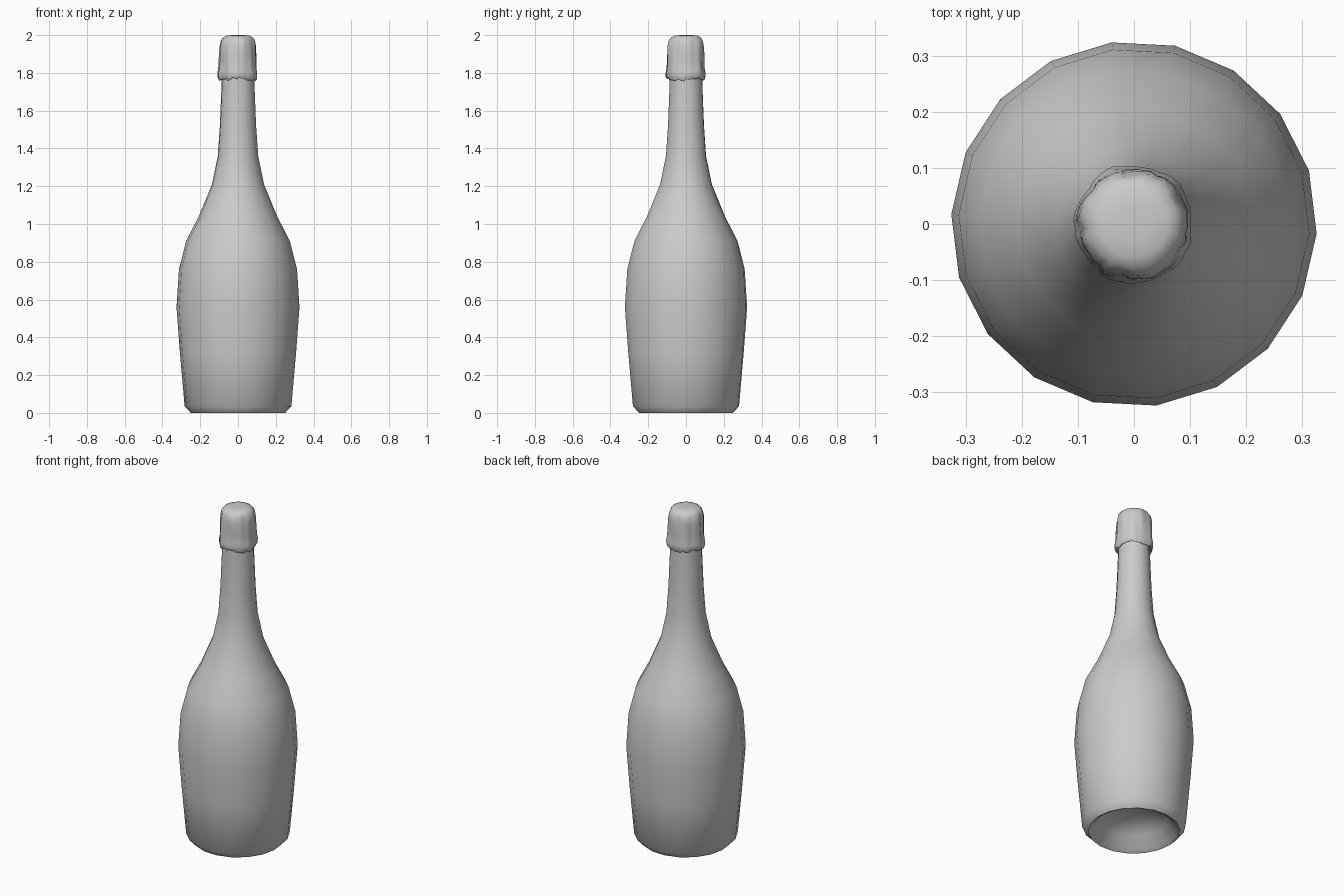
import bpy, bmesh, math, random

if "Cube" in bpy.data.objects:
    bpy.data.objects.remove(bpy.data.objects["Cube"])

random.seed(4)


def lathe(name, profile, sides, radius_fn=None, angle=40):
    """Spin an (r, z) profile round z; r = 0 at an end makes a pole."""
    bm = bmesh.new()
    rings = []
    for r, z in profile:
        if r == 0:
            rings.append([bm.verts.new((0, 0, z))])
            continue
        ring = []
        for i in range(sides):
            a = 2 * math.pi * i / sides + math.radians(-3)
            rr, zz = radius_fn(r, z, a, i) if radius_fn else (r, z)
            ring.append(bm.verts.new((rr * math.cos(a), rr * math.sin(a), zz)))
        rings.append(ring)
    for lo, hi in zip(rings, rings[1:]):
        for i in range(sides):
            j = (i + 1) % sides
            if len(lo) == 1:
                bm.faces.new((lo[0], hi[j], hi[i]))
            elif len(hi) == 1:
                bm.faces.new((lo[i], lo[j], hi[0]))
            else:
                bm.faces.new((lo[i], lo[j], hi[j], hi[i]))
    bmesh.ops.recalc_face_normals(bm, faces=bm.faces)
    mesh = bpy.data.meshes.new(name)
    bm.to_mesh(mesh)
    bm.free()
    ob = bpy.data.objects.new(name, mesh)
    bpy.context.collection.objects.link(ob)
    bpy.ops.object.select_all(action='DESELECT')
    ob.select_set(True)
    bpy.context.view_layer.objects.active = ob
    bpy.ops.object.shade_smooth_by_angle(angle=math.radians(angle))
    return ob


# Glass body: hollow punt underneath, chamfered foot, belly, shoulder, neck
glass = [(0, 0.13), (0.10, 0.115), (0.18, 0.075), (0.23, 0.01), (0.25, 0.0),
         (0.283, 0.035), (0.308, 0.32), (0.326, 0.56), (0.313, 0.76),
         (0.275, 0.91), (0.208, 1.04), (0.138, 1.21), (0.107, 1.36),
         (0.096, 1.52), (0.088, 1.72), (0.087, 1.79)]
lathe("bottle_glass", glass, 18)

# Foil cap: vertical creases, ragged lower hem, domed top
SIDES = 48
crease = [random.uniform(-1, 1) for _ in range(SIDES)]
hem = [random.uniform(-1, 1) for _ in range(SIDES)]


def crumple(r, z, a, i):
    if r < 0.08 or z > 1.98:
        return r, z
    depth = 0.004 if z > 1.81 else 0.0025
    fold = crease[i] * depth + 0.002 * math.sin(5 * a + 20 * z)
    drop = 0.006 * hem[i] + 0.004 * math.sin(3 * a) if z < 1.80 else 0
    return r + fold, z + drop


foil = [(0.082, 1.775), (0.097, 1.765), (0.104, 1.775), (0.105, 1.80),
        (0.100, 1.825), (0.099, 1.86), (0.098, 1.90), (0.096, 1.94),
        (0.090, 1.97), (0.079, 1.988), (0.060, 1.997), (0.03, 2.0), (0, 2.0)]
lathe("foil_cap", foil, SIDES, crumple, 60)
